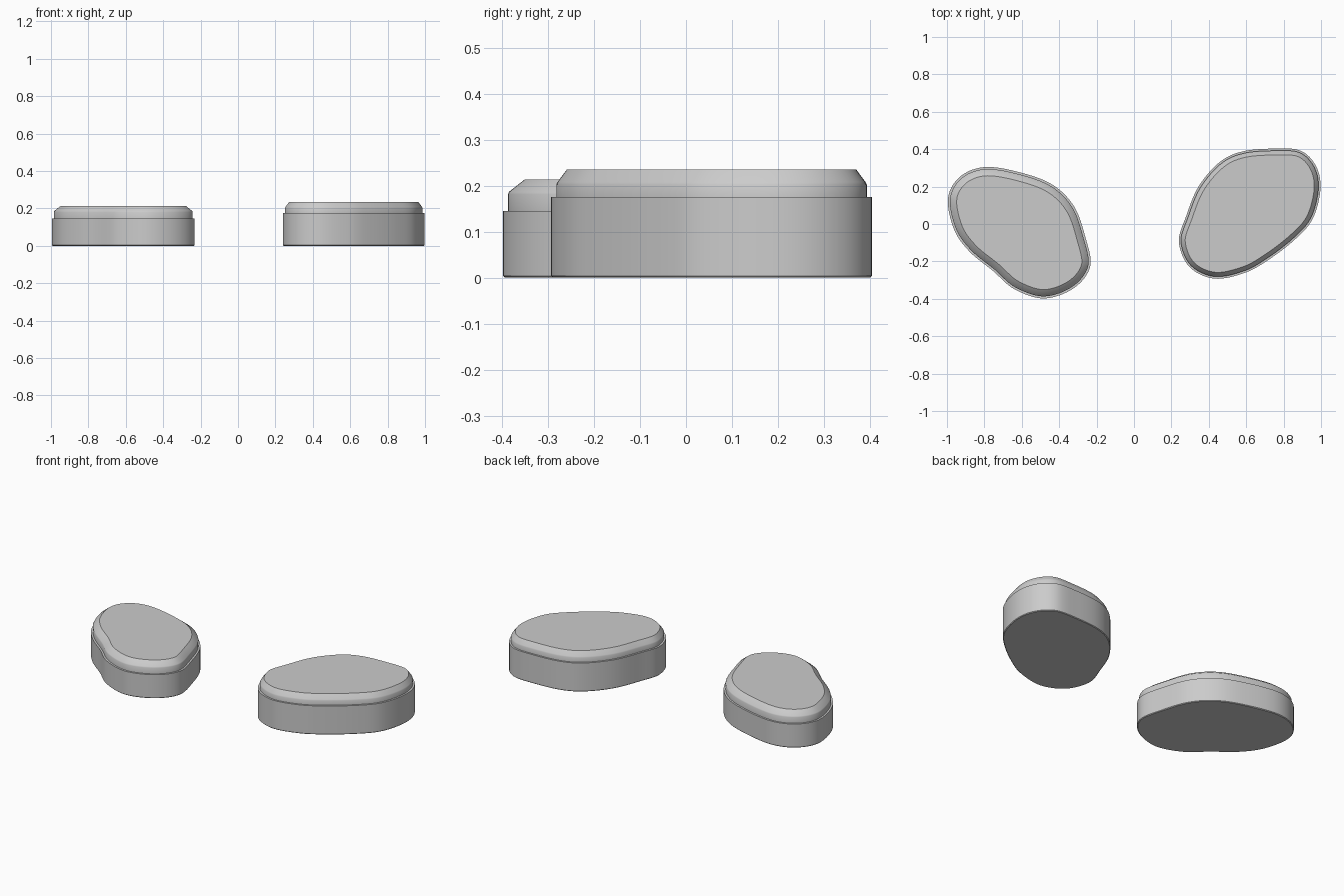
import bpy, math
from mathutils import Vector

if "Cube" in bpy.data.objects:
    bpy.data.objects.remove(bpy.data.objects["Cube"])

LEFT = [(-.785, .305), (-.925, .257), (-.994, .14), (-.963, -.027), (-.88, -.147),
        (-.755, -.25), (-.64, -.348), (-.48, -.398), (-.32, -.342), (-.234, -.225),
        (-.26, -.07), (-.318, .09), (-.425, .203), (-.58, .268)]
RIGHT = [(.75, .403), (.58, .388), (.457, .33), (.345, .20), (.278, .04), (.24, -.096),
         (.297, -.23), (.43, -.292), (.59, -.262), (.714, -.195), (.858, -.085),
         (.955, .027), (.997, .187), (.973, .31), (.89, .392)]


def smooth_outline(pts, steps=8):
    """Closed Catmull-Rom curve through the points (counter-clockwise)."""
    p = [Vector(q) for q in pts]
    n, out = len(p), []
    for i in range(n):
        a, b, c, d = p[i - 1], p[i], p[(i + 1) % n], p[(i + 2) % n]
        for s in range(steps):
            t = s / steps
            out.append(0.5 * (2 * b + (c - a) * t + (2 * a - 5 * b + 4 * c - d) * t * t
                              + (3 * b - a - 3 * c + d) * t ** 3))
    return out


def inset(loop, d):
    n, out = len(loop), []
    for i, v in enumerate(loop):
        t = (loop[(i + 1) % n] - loop[i - 1]).normalized()
        out.append(v + Vector((-t.y, t.x)) * d)
    return out


def stack(name, outline, levels):
    """Loft inset copies of the outline through (inset, z) levels, capped at both ends."""
    n, verts, faces = len(outline), [], []
    for d, z in levels:
        verts += [(v.x, v.y, z) for v in inset(outline, d)]
    for k in range(len(levels) - 1):
        for i in range(n):
            j = (i + 1) % n
            faces.append((k * n + i, k * n + j, (k + 1) * n + j, (k + 1) * n + i))
    faces.append(tuple(reversed(range(n))))
    faces.append(tuple(range((len(levels) - 1) * n, len(levels) * n)))
    me = bpy.data.meshes.new(name)
    me.from_pydata(verts, [], faces)
    ob = bpy.data.objects.new(name, me)
    bpy.context.collection.objects.link(ob)
    bpy.ops.object.select_all(action='DESELECT')
    bpy.context.view_layer.objects.active = ob
    ob.select_set(True)
    bpy.ops.object.shade_smooth_by_angle(angle=math.radians(30))
    return ob


# Each pad: straight-sided base, then an inset cap with a chamfered rim
for side, pts, base_h, rim_z, top_z, top_in in (
        ("left", LEFT, .145, .185, .213, .047),
        ("right", RIGHT, .175, .206, .235, .034)):
    outline = smooth_outline(pts)
    stack(side + "_base", outline, [(.004, 0), (0, .004), (0, base_h)])
    stack(side + "_cap", outline, [(.011, base_h - .005), (.011, rim_z - .004),
                                   (.014, rim_z + .002), (top_in, top_z)])
